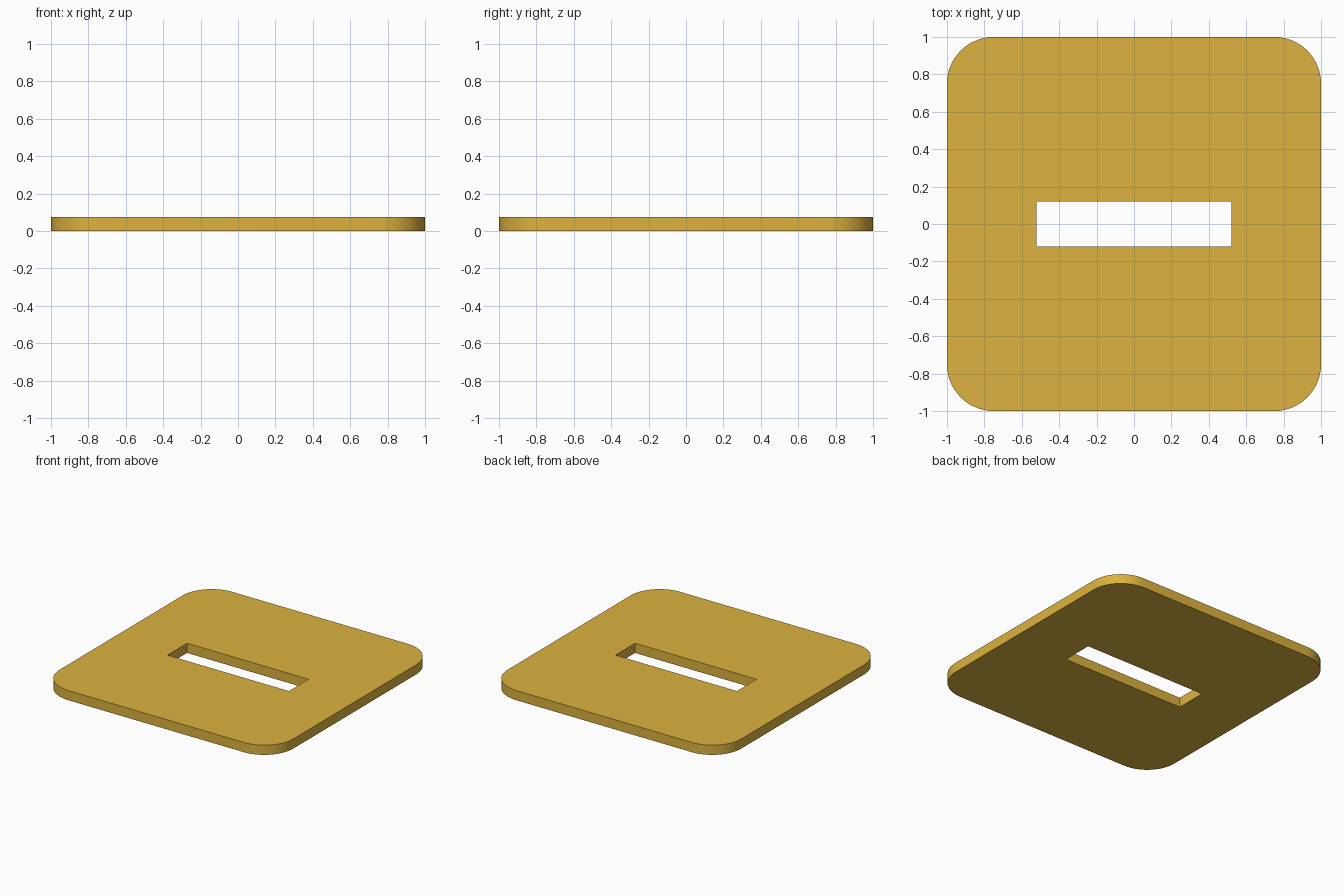
import bpy, bmesh
from math import sin, cos, radians

if "Cube" in bpy.data.objects:
    bpy.data.objects.remove(bpy.data.objects["Cube"])

HALF, RADIUS, THICK = 1.0, 0.25, 0.075
SLOT_X, SLOT_Y = 0.52, 0.12
STEPS = 16


def rounded_square(half, radius):
    c = half - radius
    points = []
    for i, (sx, sy) in enumerate([(1, 1), (-1, 1), (-1, -1), (1, -1)]):
        for k in range(STEPS + 1):
            a = radians(90 * (i + k / STEPS))
            points.append((sx * c + radius * cos(a), sy * c + radius * sin(a)))
    return points


def add_loop(bm, points):
    verts = [bm.verts.new((x, y, 0)) for x, y in points]
    return [bm.edges.new((v, verts[(i + 1) % len(verts)])) for i, v in enumerate(verts)]


# Plate outline and central slot, filled between and extruded upward
bm = bmesh.new()
edges = add_loop(bm, rounded_square(HALF, RADIUS))
edges += add_loop(bm, [(-SLOT_X, -SLOT_Y), (SLOT_X, -SLOT_Y), (SLOT_X, SLOT_Y), (-SLOT_X, SLOT_Y)])
bmesh.ops.triangle_fill(bm, edges=edges, use_beauty=True, use_dissolve=False)
result = bmesh.ops.extrude_face_region(bm, geom=bm.faces[:], use_keep_orig=True)
top = [g for g in result["geom"] if isinstance(g, bmesh.types.BMVert)]
bmesh.ops.translate(bm, vec=(0, 0, THICK), verts=top)
bmesh.ops.recalc_face_normals(bm, faces=bm.faces[:])

mesh = bpy.data.meshes.new("slotted_plate")
bm.to_mesh(mesh)
bm.free()
plate = bpy.data.objects.new("slotted_plate", mesh)
bpy.context.collection.objects.link(plate)

# Golden yellow finish
gold = bpy.data.materials.new("golden_yellow")
gold.diffuse_color = (0.72, 0.45, 0.05, 1)
gold.use_nodes = True
gold.node_tree.nodes["Principled BSDF"].inputs["Base Color"].default_value = gold.diffuse_color
mesh.materials.append(gold)

# Smooth rounded corners, crisp rims
bpy.context.view_layer.objects.active = plate
plate.select_set(True)
bpy.ops.object.shade_smooth_by_angle(angle=radians(30))
